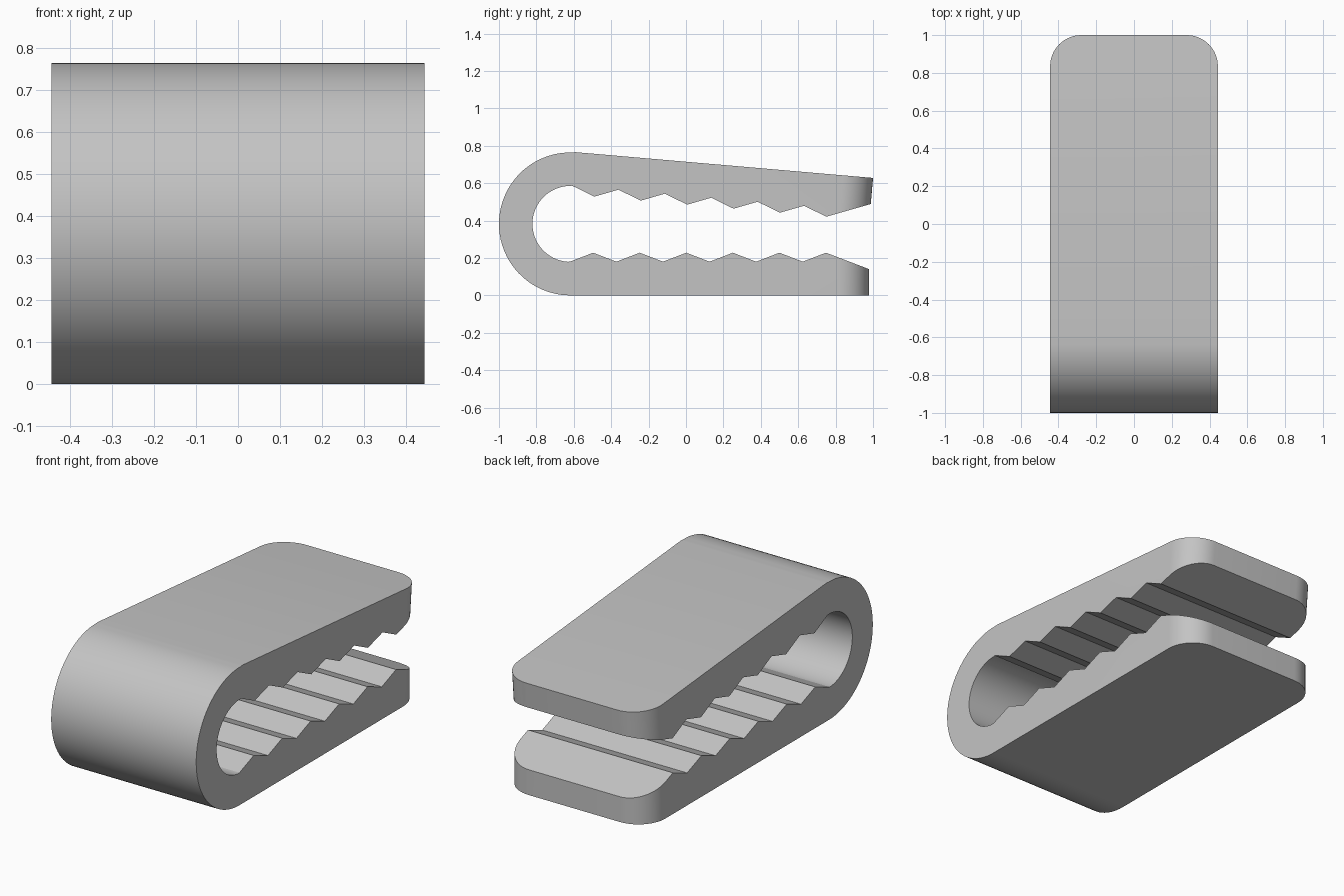
import bpy
import bmesh
import math
from mathutils import Vector

if "Cube" in bpy.data.objects:
    bpy.data.objects.remove(bpy.data.objects["Cube"], do_unlink=True)

HALF_WIDTH = 0.444
PIVOT = Vector((-0.618, 0.382))      # centre of the round bend (y, z)
OUTER, INNER = 0.382, 0.203
TILT = math.radians(4.95)            # closing angle of the upper jaw
TIP = 0.979
PITCH, TEETH = 0.249, 6


def upper(point):
    """Mirror a lower jaw point and tilt it into the upper jaw."""
    y, z = point[0] - PIVOT.x, PIVOT.y - point[1]
    c, s = math.cos(TILT), math.sin(TILT)
    return (PIVOT.x + y * c + z * s - 0.006, PIVOT.y + z * c - y * s + 0.003)


def arc(radius, start, end, steps=48):
    """Points of the bend strictly between two angles."""
    angles = [start + (end - start) * i / steps for i in range(1, steps)]
    return [(PIVOT.x + radius * math.cos(a), PIVOT.y + radius * math.sin(a))
            for a in angles]


# Lower jaw: toothed gripping edge from the bend to the tip
grip = []
for i in range(TEETH):
    y = PIVOT.x - 0.003 + i * PITCH
    grip += [(y, 0.18), (y + PITCH / 2, 0.228)]
grip.append((TIP, 0.14))
base = [(TIP, 0), (PIVOT.x, 0)]

# Whole outline: base, outer bend, upper jaw, inner bend, lower teeth
top_angle, bottom_angle = math.pi / 2 - TILT, math.pi * 1.5
outline = base + arc(OUTER, bottom_angle, top_angle)
outline += [upper(p) for p in reversed(base)]
outline += [upper(p) for p in reversed(grip)]
outline += arc(INNER, top_angle, bottom_angle) + grip

# Extrude the outline across the width
bm = bmesh.new()
face = bm.faces.new([bm.verts.new((-HALF_WIDTH, y, z)) for y, z in outline])
result = bmesh.ops.extrude_face_region(bm, geom=[face])
moved = [v for v in result["geom"] if isinstance(v, bmesh.types.BMVert)]
bmesh.ops.translate(bm, verts=moved, vec=(2 * HALF_WIDTH, 0, 0))
bmesh.ops.recalc_face_normals(bm, faces=bm.faces)

# Round the corners of both jaw tips
corners = [e for e in bm.edges
           if all(v.co.y > 0.95 for v in e.verts)
           and abs(e.verts[0].co.x - e.verts[1].co.x) < 0.01]
bmesh.ops.bevel(bm, geom=corners, offset=0.165, offset_type='OFFSET',
                segments=14, profile=0.5, affect='EDGES')
bmesh.ops.recalc_face_normals(bm, faces=bm.faces)

mesh = bpy.data.meshes.new("toothed_clip")
bm.to_mesh(mesh)
bm.free()
clip = bpy.data.objects.new("toothed_clip", mesh)
bpy.context.collection.objects.link(clip)

# Plain grey material
grey = bpy.data.materials.new("light grey")
grey.use_nodes = True
colour = (0.55, 0.55, 0.55, 1)
grey.diffuse_color = colour
grey.node_tree.nodes["Principled BSDF"].inputs["Base Color"].default_value = colour
mesh.materials.append(grey)

# Smooth bends, sharp teeth
bpy.ops.object.select_all(action='DESELECT')
clip.select_set(True)
bpy.context.view_layer.objects.active = clip
bpy.ops.object.shade_smooth_by_angle(angle=math.radians(15))
